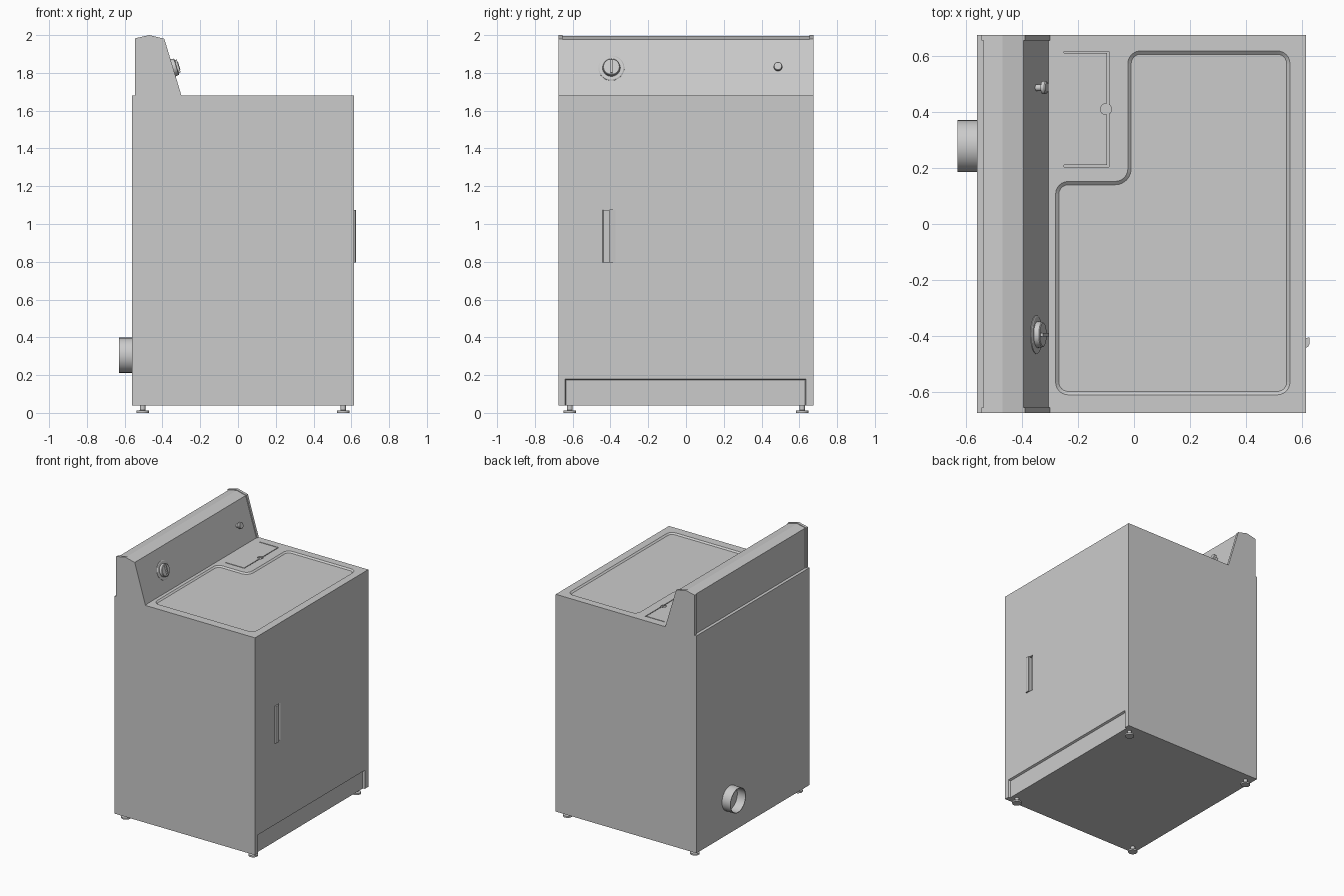
import bpy, bmesh, math
from mathutils import Vector, Matrix

cube = bpy.data.objects.get("Cube")
if cube:
    bpy.data.objects.remove(cube, do_unlink=True)

enamel = bpy.data.materials.new("grey enamel")
enamel.use_nodes = True
GREY = (0.6, 0.6, 0.6, 1)
enamel.diffuse_color = GREY
enamel.node_tree.nodes["Principled BSDF"].inputs["Base Color"].default_value = GREY


def finish(name, bm):
    bmesh.ops.recalc_face_normals(bm, faces=bm.faces)
    mesh = bpy.data.meshes.new(name)
    bm.to_mesh(mesh)
    bm.free()
    mesh.materials.append(enamel)
    ob = bpy.data.objects.new(name, mesh)
    bpy.context.collection.objects.link(ob)
    return ob


def loft(name, rings):
    """Closed solid through rings of equal length."""
    bm = bmesh.new()
    rows = [[bm.verts.new(p) for p in ring] for ring in rings]
    n = len(rows[0])
    for a, b in zip(rows, rows[1:]):
        for i in range(n):
            j = (i + 1) % n
            bm.faces.new((a[i], a[j], b[j], b[i]))
    bm.faces.new(rows[0])
    bm.faces.new(rows[-1])
    return finish(name, bm)


def box(name, x0, x1, y0, y1, z0, z1):
    ring = [(x0, y0), (x1, y0), (x1, y1), (x0, y1)]
    return loft(name, [[(x, y, z) for x, y in ring] for z in (z0, z1)])


def prism_y(name, profile, y0, y1):
    return loft(name, [[(x, y, z) for x, z in profile] for y in (y0, y1)])


def turned(name, steps, origin, axis, sides=32):
    """Turned solid from (radius, height) steps along an axis."""
    rot = Vector((0, 0, 1)).rotation_difference(Vector(axis)).to_matrix()
    angles = [2 * math.pi * i / sides for i in range(sides)]
    ob = loft(name, [[Vector(origin) + rot @ Vector((r * math.cos(a), r * math.sin(a), h))
                      for a in angles] for r, h in steps])
    bpy.context.view_layer.objects.active = ob
    bpy.ops.object.select_all(action='DESELECT')
    ob.select_set(True)
    bpy.ops.object.shade_smooth_by_angle(angle=math.radians(30))
    return ob


def cut(target, cutter):
    mod = target.modifiers.new("cut", 'BOOLEAN')
    mod.operation = 'DIFFERENCE'
    mod.solver = 'EXACT'
    mod.object = cutter
    bpy.context.view_layer.objects.active = target
    bpy.ops.object.modifier_apply(modifier=mod.name)
    bpy.data.objects.remove(cutter, do_unlink=True)


def rounded(corners, radius, inset, z, steps=6):
    """Rounded right-angled outline, moved inward by inset."""
    out = []
    for i, c in enumerate(corners):
        c = Vector(c)
        d0 = (c - Vector(corners[i - 1])).normalized()
        d1 = (Vector(corners[(i + 1) % len(corners)]) - c).normalized()
        turn = 1 if d0.cross(d1) > 0 else -1
        centre = c + (d1 - d0) * radius
        r = radius - turn * inset
        for k in range(steps + 1):
            t = math.pi / 2 * k / steps
            p = centre + r * (d0 * math.sin(t) - d1 * math.cos(t))
            out.append((p.x, p.y, z))
    return out


# Cabinet
TOP, FRONT, BACK, SIDE = 1.68, 0.615, -0.56, 0.675
cabinet = box("cabinet", BACK, FRONT, -SIDE, SIDE, 0.04, TOP)

# Sunken worktop with sloping rim
worktop = [(-0.28, -0.61), (0.557, -0.61), (0.557, 0.618),
           (-0.022, 0.618), (-0.022, 0.152), (-0.28, 0.152)]
cut(cabinet, loft("worktop_cutter", [rounded(worktop, 0.045, 0.012 * s, TOP - 0.01 * s)
                                     for s in (1, -1)]))

# Filter lid outline and finger notch
for y in (0.207, 0.613):
    cut(cabinet, box("lid_side_cutter", -0.25, -0.09, y - 0.003, y + 0.003, TOP - 0.01, TOP + 0.1))
cut(cabinet, box("lid_front_cutter", -0.096, -0.09, 0.204, 0.616, TOP - 0.01, TOP + 0.1))
cut(cabinet, turned("lid_notch_cutter", [(0.02, -0.007), (0.02, 0.1)],
                    (-0.1, 0.41, TOP), (0, 0, 1), 16))

# Recessed toe panel
cut(cabinet, loft("toe_cutter", [
    [(x, -0.642 + i, 0), (x, 0.638 - i, 0), (x, 0.638 - i, 0.182 - i), (x, -0.642 + i, 0.182 - i)]
    for x, i in ((FRONT - 0.015, 0.008), (FRONT + 0.015, -0.004))]))

# Door pull: scooped pocket behind a raised lip
scoop = [(FRONT + 0.01, -0.355), (FRONT - 0.022, -0.41), (FRONT + 0.01, -0.41)]
cut(cabinet, loft("pocket_cutter", [[(x, y, z) for x, y in scoop] for z in (0.795, 1.075)]))
lip = [(FRONT - 0.005, -0.445), (FRONT + 0.008, -0.437), (FRONT + 0.011, -0.43),
       (FRONT + 0.011, -0.405), (FRONT - 0.005, -0.408)]
loft("door_pull", [[(x, y, z) for x, y in lip] for z in (0.795, 1.075)])

# Control console with end caps
cap = [(-0.545, TOP - 0.005), (-0.545, 1.983), (-0.47, 2.0), (-0.39, 1.98), (-0.298, TOP - 0.005)]
core = [(-0.537, TOP - 0.005), (-0.537, 1.98), (-0.47, 1.995), (-0.395, 1.976), (-0.304, TOP - 0.005)]
prism_y("console", core, -0.655, 0.655)
for name, y in (("right", -SIDE), ("left", 0.655)):
    prism_y(name + "_console_cap", cap, y, y + 0.02)

# Dial and start button on the sloping console face
normal = Vector((0.957, 0, 0.29))
dial_at = Vector((-0.35, -0.395, 1.825))
turned("dial_skirt", [(0.069, -0.004), (0.069, 0.003), (0.064, 0.006)], dial_at, normal)
turned("dial_knob", [(0.048, 0), (0.045, 0.024), (0.042, 0.027)], dial_at, normal)
grip = box("dial_grip", -0.006, 0.006, -0.036, 0.036, 0.02, 0.038)
tilt = Vector((0, 0, 1)).rotation_difference(normal).to_matrix().to_4x4()
grip.data.transform(Matrix.Translation(dial_at) @ tilt @ Matrix.Rotation(math.pi / 2, 4, 'Z'))
turned("start_button", [(0.012, -0.004), (0.012, 0.024), (0.023, 0.024), (0.023, 0.037), (0.02, 0.041)],
       (-0.35, 0.487, 1.825), normal, 24)

# Open exhaust duct
turned("exhaust_duct", [(0.093, -0.005), (0.093, 0.07), (0.088, 0.07), (0.088, 0.002)],
       (BACK, 0.278, 0.305), (-1, 0, 0))

# Levelling feet
for x, end in ((-0.505, "back"), (0.557, "front")):
    for y, side in ((-0.615, "right"), (0.615, "left")):
        turned(f"{end}_{side}_foot", [(0.033, 0), (0.033, 0.012), (0.015, 0.014), (0.015, 0.045)],
               (x, y, 0), (0, 0, 1), 20)
